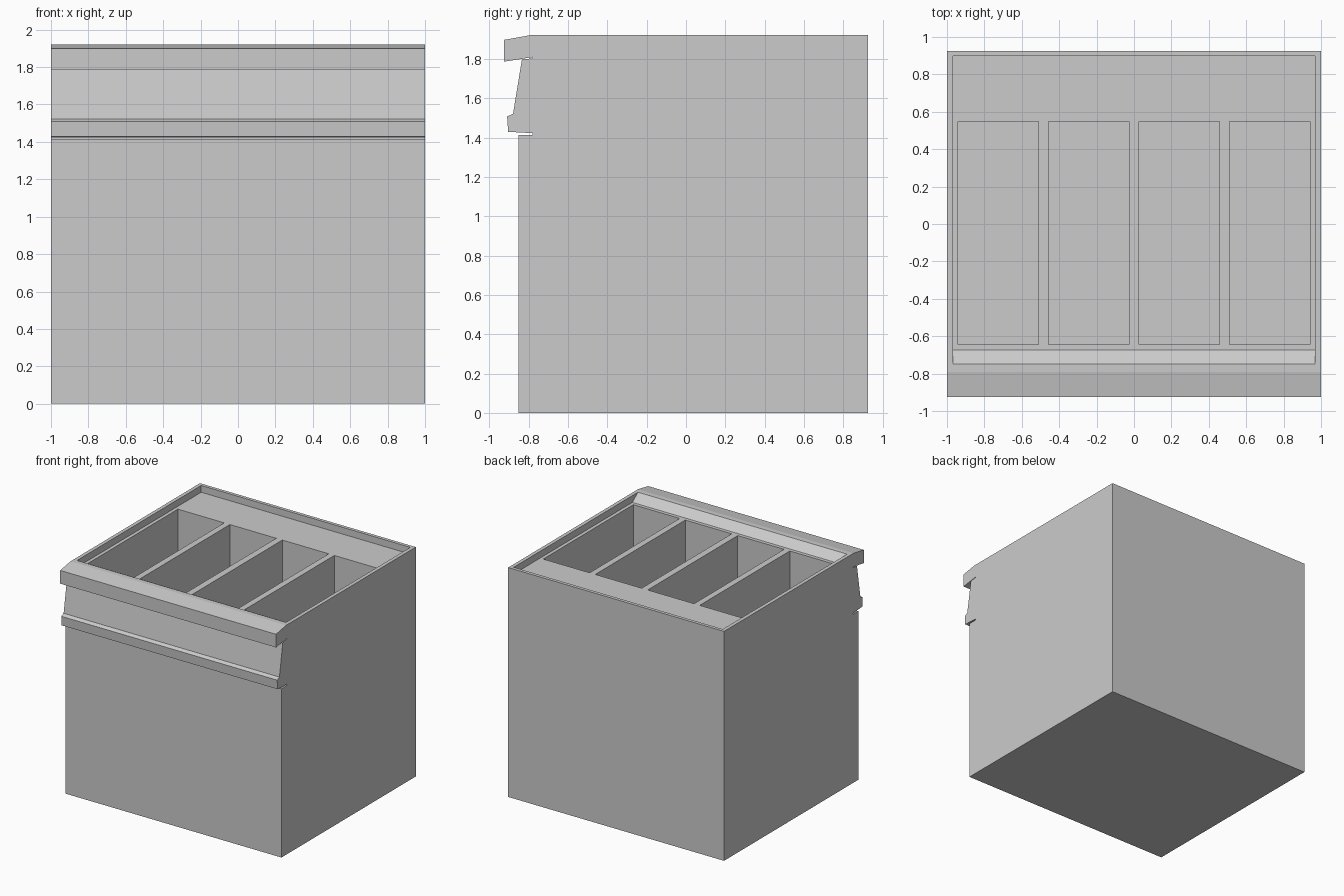
import bpy, bmesh

if "Cube" in bpy.data.objects:
    bpy.data.objects.remove(bpy.data.objects["Cube"])


def prism(name, profile, half_width, x=0.0):
    """Extrude a (y, z) side profile along x."""
    bm = bmesh.new()
    face = bm.faces.new([bm.verts.new((x - half_width, y, z)) for y, z in profile])
    ext = bmesh.ops.extrude_face_region(bm, geom=[face])
    verts = [v for v in ext["geom"] if isinstance(v, bmesh.types.BMVert)]
    bmesh.ops.translate(bm, verts=verts, vec=(2 * half_width, 0, 0))
    bmesh.ops.recalc_face_normals(bm, faces=bm.faces)
    mesh = bpy.data.meshes.new(name)
    bm.to_mesh(mesh)
    bm.free()
    obj = bpy.data.objects.new(name, mesh)
    bpy.context.collection.objects.link(obj)
    return obj


def cut(target, cutter):
    """Subtract the cutter, apply the result and remove the cutter."""
    cutter.hide_render = True
    mod = target.modifiers.new("cut", "BOOLEAN")
    mod.operation = "DIFFERENCE"
    mod.solver = "EXACT"
    mod.object = cutter
    bpy.context.view_layer.objects.active = target
    bpy.ops.object.modifier_apply(modifier=mod.name)
    bpy.data.objects.remove(cutter)


# Counter body with countertop lip, sloped fascia and lower trim
cabinet = prism("counter_cabinet", [
    (-0.853, 0), (0.925, 0), (0.925, 1.922), (-0.79, 1.922),
    (-0.925, 1.898), (-0.925, 1.787),            # countertop lip
    (-0.78, 1.81), (-0.78, 1.804),               # upper shadow gap
    (-0.835, 1.797), (-0.88, 1.522),             # sloped fascia
    (-0.91, 1.508), (-0.905, 1.43),              # lower trim
    (-0.78, 1.423), (-0.78, 1.413), (-0.853, 1.413),
], 1.0)

# Shallow recess in the top with a sloped front wall
LEDGE = 1.865
cut(cabinet, prism("recess_cutter", [
    (-0.675, LEDGE), (0.897, LEDGE), (0.897, 2.1), (-0.748, 2.1), (-0.748, 1.922),
], 0.969))

# Four deep bins side by side
BIN_FLOOR = 1.40
for x in (-0.725, -0.243, 0.243, 0.725):
    cut(cabinet, prism("bin_cutter", [
        (-0.645, BIN_FLOOR), (0.547, BIN_FLOOR), (0.547, 2.1), (-0.645, 2.1),
    ], 0.215, x))
